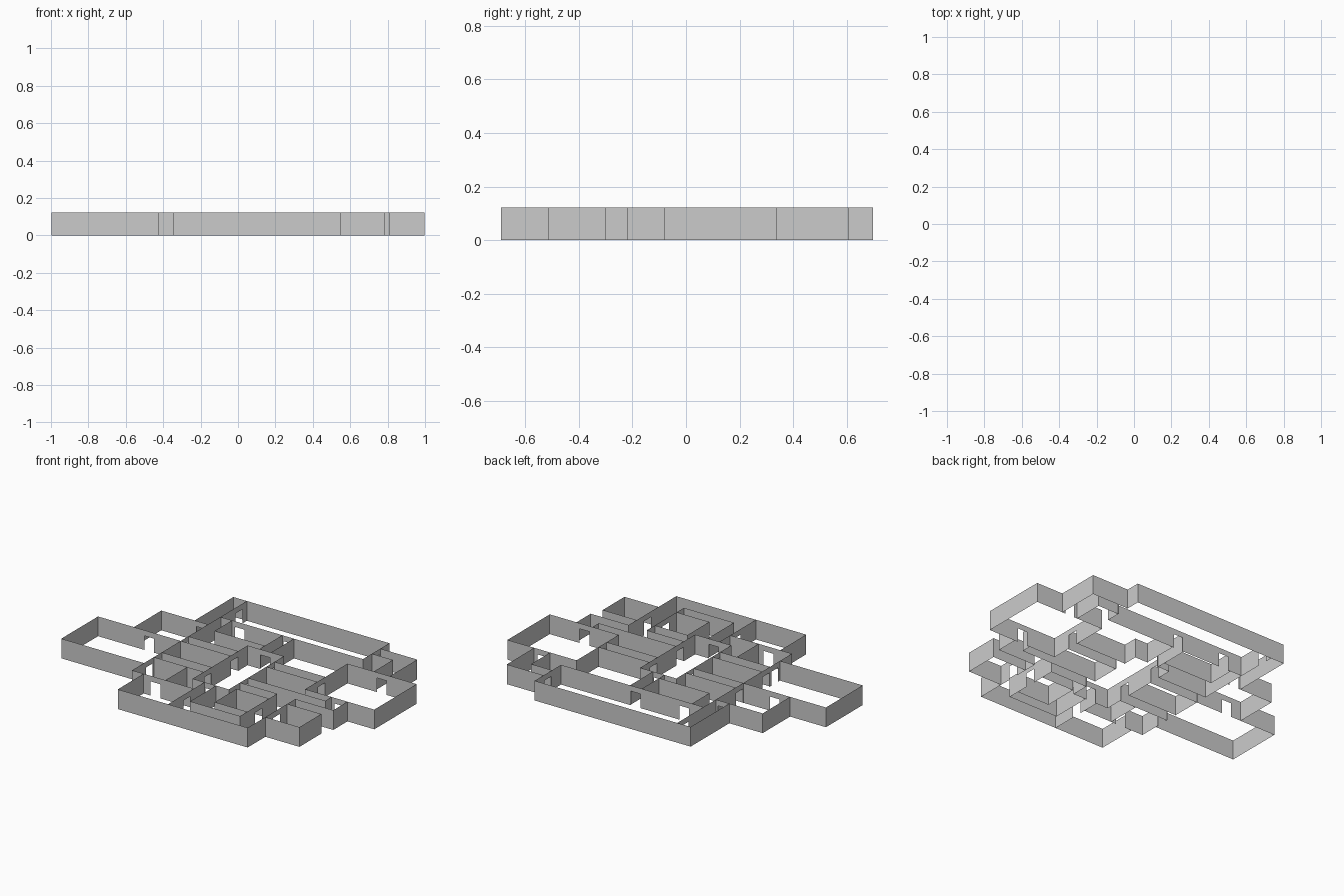
import bpy, bmesh

H = 0.123      # wall height
DOOR_H = 0.088 # door opening height
DOOR_W = 0.066 # door opening width


def panel(bm, axis, c, a, b, z0, z1):
    """Flat upright panel: axis 'x' runs along x at y=c, 'y' runs along y at x=c."""
    pts = [(a, z0), (b, z0), (b, z1), (a, z1)]
    bm.faces.new([bm.verts.new((t, c, z) if axis == 'x' else (c, t, z)) for t, z in pts])


def wall(bm, axis, c, a, b, *doors):
    """Thin wall from a to b, cut by doorways centred on the given positions."""
    start = a
    for d in sorted(doors):
        d0, d1 = d - DOOR_W / 2, d + DOOR_W / 2
        panel(bm, axis, c, start, d0, 0, H)
        panel(bm, axis, c, d0, d1, DOOR_H, H)
        start = d1
    panel(bm, axis, c, start, b, 0, H)


def build(name, *walls):
    bm = bmesh.new()
    for w in walls:
        wall(bm, *w)
    bmesh.ops.remove_doubles(bm, verts=bm.verts, dist=0.0005)
    me = bpy.data.meshes.new(name)
    bm.to_mesh(me)
    bm.free()
    bpy.context.collection.objects.link(bpy.data.objects.new(name, me))


# Long hall at the back
build("back_hall",
      ('x', 0.697, -0.425, 0.557), ('x', 0.437, -0.425, 0.557, -0.295, 0.04),
      ('y', 0.557, 0.437, 0.697, 0.567))

# Long dividing wall on the left, with doors to the corridors and rooms
build("left_dividing_wall",
      ('y', -0.427, -0.435, 0.697, -0.265, -0.18, 0.083, 0.62))

# Passage and room at the back left
build("back_left_passage",
      ('x', 0.697, -0.52, -0.427), ('y', -0.52, 0.315, 0.697))
build("back_left_room",
      ('x', 0.315, -0.75, -0.427, -0.473), ('y', -0.75, 0.045, 0.315))

# Large west room
build("west_room",
      ('x', 0.045, -0.998, -0.427, -0.645), ('y', -0.998, -0.317, 0.045),
      ('x', -0.317, -0.998, -0.427))

# Closet below the back hall
build("back_closet",
      ('y', -0.347, 0.265, 0.437), ('x', 0.265, -0.347, 0.0))

# Central room
build("central_room",
      ('x', 0.212, -0.082, 0.168, 0.04), ('x', -0.33, -0.082, 0.168, 0.04),
      ('y', -0.082, -0.33, 0.212, -0.18, 0.083),
      ('y', 0.168, -0.33, 0.212, -0.18, 0.08))

# Straight corridors leading out of the central room
build("back_corridor", ('y', 0.0, 0.212, 0.437), ('y', 0.08, 0.212, 0.437))
build("left_corridors",
      ('x', 0.12, -0.427, -0.082), ('x', 0.045, -0.427, -0.082),
      ('x', -0.142, -0.427, -0.082), ('x', -0.22, -0.427, -0.082))
build("right_corridor", ('x', 0.12, 0.168, 0.52), ('x', 0.04, 0.168, 0.52))

# Small room and hall at the front left
build("front_left_room",
      ('y', -0.197, -0.435, -0.22), ('x', -0.435, -0.427, 0.0, -0.265))
build("front_left_hall",
      ('y', -0.347, -0.69, -0.435), ('x', -0.69, -0.347, 0.0),
      ('y', 0.0, -0.69, -0.33, -0.505))

# Winding corridor along the front and up to the east room
build("front_corridor",
      ('x', -0.69, 0.0, 0.55), ('y', 0.08, -0.587, -0.33),
      ('x', -0.587, 0.08, 0.425), ('y', 0.425, -0.587, -0.22, -0.405),
      ('x', -0.22, 0.168, 0.425), ('y', 0.55, -0.69, -0.22, -0.405),
      ('x', -0.22, 0.55, 0.812), ('y', 0.812, -0.22, -0.08),
      ('x', -0.142, 0.168, 0.702), ('y', 0.702, -0.142, -0.08))

# Two small rooms off the front corridor
build("front_inner_room",
      ('y', 0.2, -0.515, -0.3), ('x', -0.515, 0.2, 0.425), ('x', -0.3, 0.2, 0.425))
build("front_right_room",
      ('y', 0.785, -0.515, -0.3), ('x', -0.515, 0.55, 0.785), ('x', -0.3, 0.55, 0.785))

# East room and the bent corridor linking it to the back hall
build("east_room",
      ('x', 0.337, 0.52, 0.997, 0.757), ('x', -0.08, 0.52, 0.997, 0.757),
      ('y', 0.52, -0.08, 0.337, 0.08), ('y', 0.997, -0.08, 0.337))
build("back_right_corridor",
      ('y', 0.702, 0.337, 0.525), ('x', 0.525, 0.557, 0.702),
      ('y', 0.812, 0.337, 0.608), ('x', 0.608, 0.557, 0.812))
